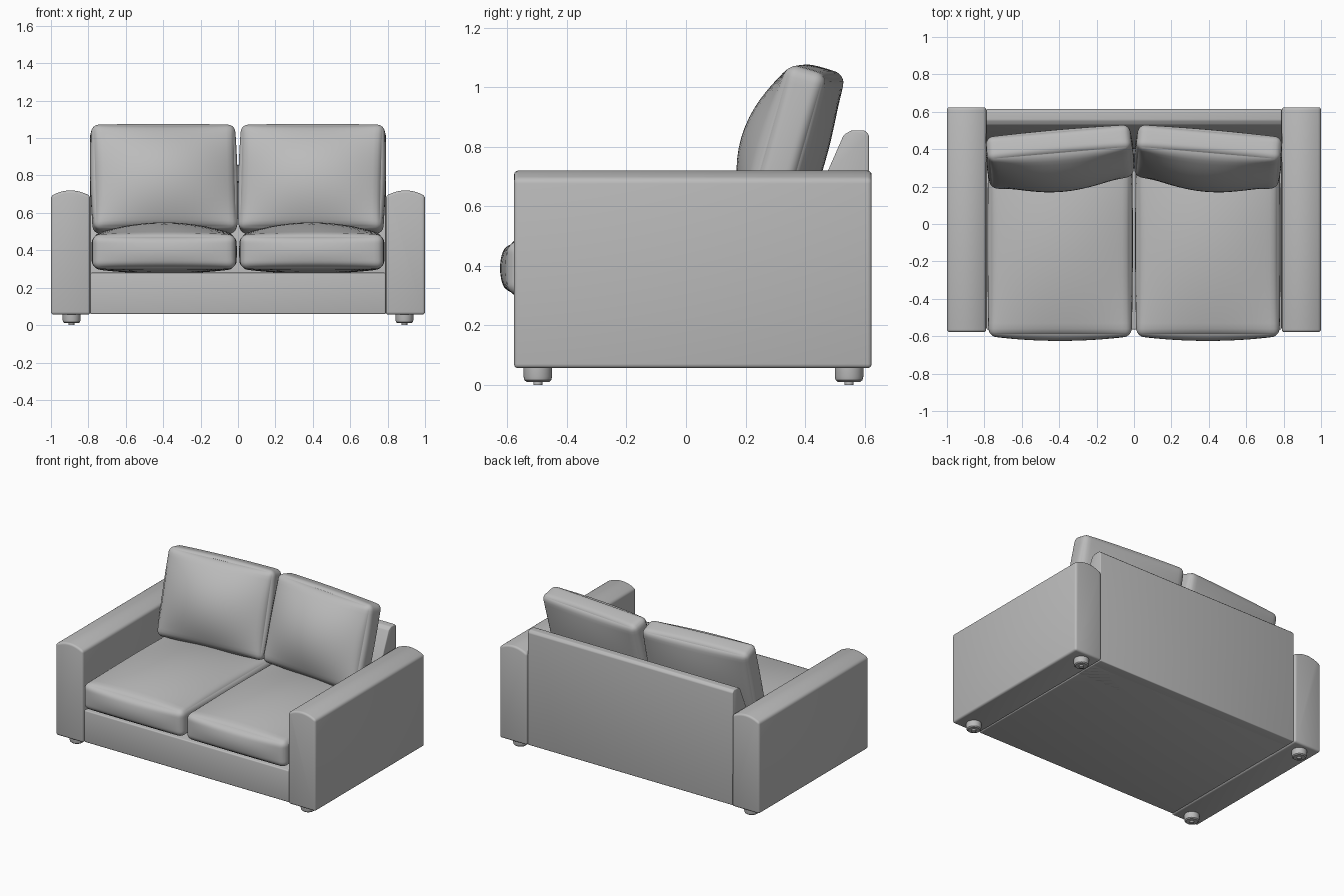
import bpy, bmesh, math
from mathutils import Vector

if "Cube" in bpy.data.objects:
    bpy.data.objects.remove(bpy.data.objects["Cube"])

grey = bpy.data.materials.new("grey fabric")
grey.diffuse_color = (0.5, 0.5, 0.5, 1)
grey.use_nodes = True
grey.node_tree.nodes["Principled BSDF"].inputs["Base Color"].default_value = grey.diffuse_color


def finish(name, bm, loc=(0, 0, 0), rot=(0, 0, 0), angle=35):
    bmesh.ops.recalc_face_normals(bm, faces=bm.faces[:])
    me = bpy.data.meshes.new(name)
    bm.to_mesh(me)
    bm.free()
    me.materials.append(grey)
    ob = bpy.data.objects.new(name, me)
    bpy.context.collection.objects.link(ob)
    ob.location, ob.rotation_euler = loc, rot
    bpy.ops.object.select_all(action='DESELECT')
    ob.select_set(True)
    bpy.context.view_layer.objects.active = ob
    bpy.ops.object.shade_smooth_by_angle(angle=math.radians(angle))
    return ob


def prism(name, pts, axis, a, b, bevel):
    """Extrude a closed (x,z) profile along y, or a (y,z) profile along x."""
    bm = bmesh.new()

    def place(p, t):
        return (p[0], t, p[1]) if axis == 'y' else (t, p[0], p[1])
    r0 = [bm.verts.new(place(p, a)) for p in pts]
    r1 = [bm.verts.new(place(p, b)) for p in pts]
    n = len(pts)
    bm.faces.new(r0)
    bm.faces.new(r1[::-1])
    for i in range(n):
        j = (i + 1) % n
        bm.faces.new((r0[i], r1[i], r1[j], r0[j]))
    bmesh.ops.recalc_face_normals(bm, faces=bm.faces[:])
    sharp = [e for e in bm.edges if e.calc_face_angle() > math.radians(25)]
    bmesh.ops.bevel(bm, geom=sharp, offset=bevel, segments=3, profile=0.5,
                    affect='EDGES', clamp_overlap=True)
    return finish(name, bm)


def cushion(name, half, r, bulge_neg, bulge_pos, loc, rot=(0, 0, 0)):
    """Rounded box whose faces swell outward; bulges are given per axis."""
    bm = bmesh.new()
    bmesh.ops.create_cube(bm, size=2)
    bmesh.ops.subdivide_edges(bm, edges=bm.edges[:], cuts=23, use_grid_fill=True)
    for v in bm.verts:
        u = [math.sin(c * math.pi / 2) for c in v.co]
        p = Vector([u[i] * half[i] for i in range(3)])
        core = Vector([max(-half[i] + r, min(half[i] - r, p[i])) for i in range(3)])
        d = p - core
        if d.length > 1e-6:
            p = core + d.normalized() * r
        for i in range(3):
            j, k = (i + 1) % 3, (i + 2) % 3
            f = (1 - u[j] ** 2) * (1 - u[k] ** 2)
            amount = bulge_pos[i] if u[i] > 0 else bulge_neg[i]
            p[i] += u[i] * amount * f
        v.co = p
    return finish(name, bm, loc, rot, 60)


def foot(name, x, y):
    prof = [(0, 0), (.015, 0), (.015, .01), (.038, .01), (.045, .016),
            (.048, .028), (.048, .065), (0, .065)]
    bm = bmesh.new()
    vs = [bm.verts.new((a, 0, z)) for a, z in prof]
    es = [bm.edges.new(pair) for pair in zip(vs, vs[1:])]
    bmesh.ops.spin(bm, geom=vs + es, cent=(0, 0, 0), axis=(0, 0, 1),
                   angle=math.tau, steps=28)
    bmesh.ops.remove_doubles(bm, verts=bm.verts[:], dist=1e-5)
    finish(name, bm, (x, y, 0))


# Seat base and back panel with sloping front
prism("base", [(-.565, .058), (.55, .058), (.55, .28), (-.565, .28)],
      'x', -.79, .79, .008)
prism("back_panel", [(.4, .058), (.615, .058), (.615, .84), (.6, .855), (.555, .855),
                     (.53, .84), (.475, .715), (.4, .5)], 'x', -.79, .79, .006)

for side, s in (("left", -1), ("right", 1)):
    # Arm with a gently crowned top
    crown = [(s * (.895 + .105 * t), .69 + .03 * (1 - t * t))
             for t in [1 - i / 6 for i in range(13)]]
    prism(side + "_arm", [(s * .79, .056), (s * 1.0, .056)] + crown,
          'y', -.578, .624, .014)
    # Seat cushion, bulging at the top and front
    cushion(side + "_seat_cushion", (.383, .515, .092), .04,
            (.006, .025, .025), (.006, .0, .065), (s * .395, -.085, .392))
    # Back cushion, leaning back and turned a little inward
    cushion(side + "_back_cushion", (.385, .07, .292), .038,
            (.01, .11, .0), (.01, .035, .008), (s * .396, .36, .78),
            (math.radians(-16), 0, math.radians(-5 * s)))
    # Feet
    foot(side + "_front_foot", s * .89, -.498)
    foot(side + "_back_foot", s * .89, .548)
